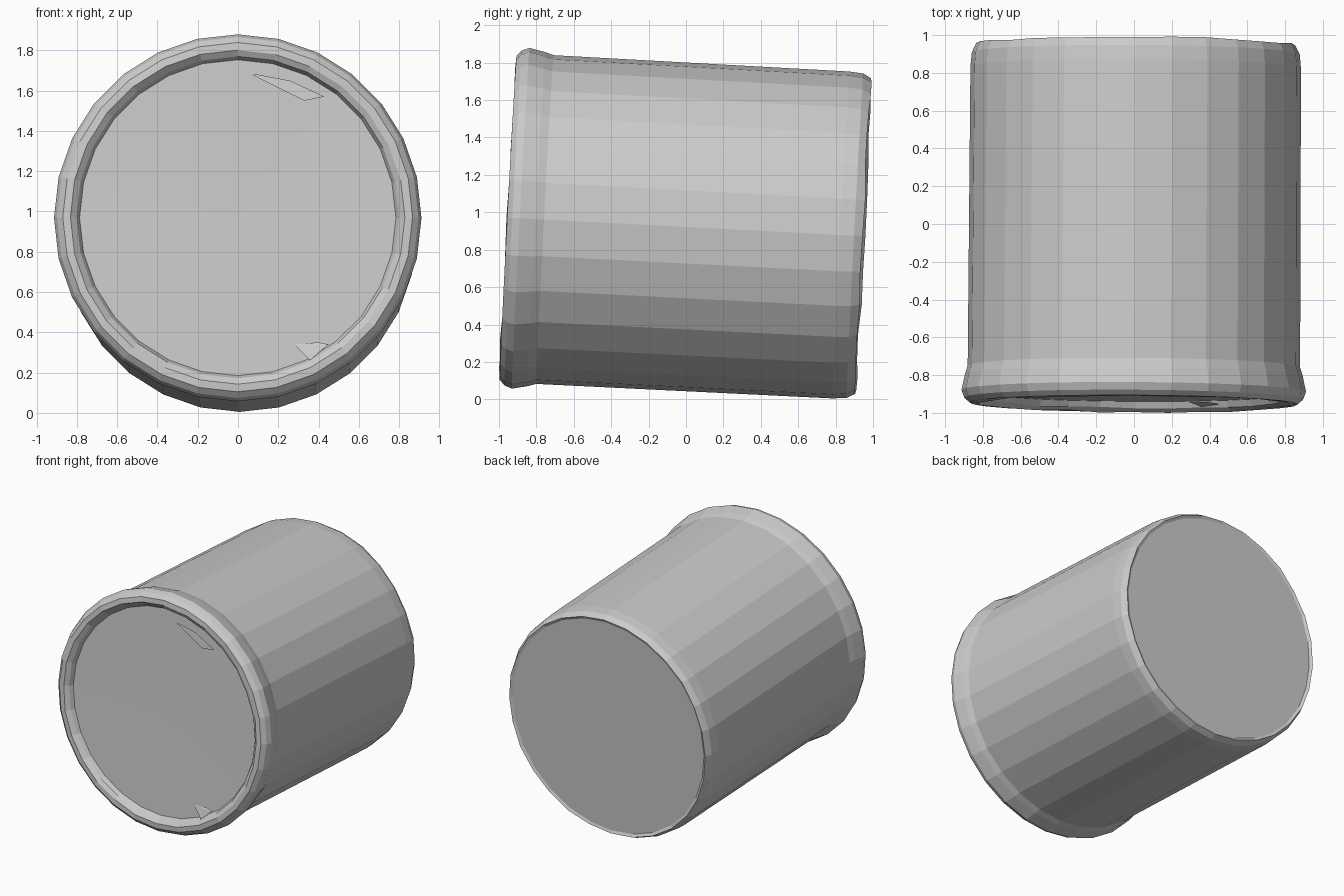
import bpy, bmesh, math, random
from mathutils import Matrix

if "Cube" in bpy.data.objects:
    bpy.data.objects.remove(bpy.data.objects["Cube"])

random.seed(4)
SIDES = 28
# the drum lies along y with a slight downward tilt to the back and a tiny yaw
POSE = (Matrix.Translation((0.004, 0, 0.922))
        @ Matrix.Rotation(-0.006, 4, 'Z')
        @ Matrix.Rotation(-0.052, 4, 'X'))


def finish(name, bm):
    bmesh.ops.recalc_face_normals(bm, faces=bm.faces)
    mesh = bpy.data.meshes.new(name)
    bm.to_mesh(mesh)
    bm.free()
    mesh.transform(POSE)
    obj = bpy.data.objects.new(name, mesh)
    bpy.context.collection.objects.link(obj)
    return obj


def lathe(name, profile, jitter=()):
    """Revolve (y, radius) points about y; radius 0 closes to a point."""
    bm = bmesh.new()
    rings = []
    for i, (y, r) in enumerate(profile):
        if r == 0:
            rings.append([bm.verts.new((0, y, 0))] * SIDES)
            continue
        ring = []
        for k in range(SIDES):
            a = math.tau * k / SIDES - math.pi / 2
            dy = random.uniform(-0.008, 0.004) if i in jitter else 0
            ring.append(bm.verts.new((r * math.cos(a), y + dy, r * math.sin(a))))
        rings.append(ring)
    for a, b in zip(rings, rings[1:]):
        for k in range(SIDES):
            n = (k + 1) % SIDES
            bm.faces.new(list(dict.fromkeys((a[k], a[n], b[n], b[k]))))
    return finish(name, bm)


def fold(name, points):
    """Small bent flap of sheet on the front lid, fanned from its first point."""
    bm = bmesh.new()
    v = [bm.verts.new((x, y, z - 0.96)) for x, y, z in points]
    for p, q in zip(v[1:], v[2:]):
        bm.faces.new((v[0], p, q))
    return finish(name, bm)


# wall with flared front rim, rolled lip and recessed lid
lathe("drum_body_and_front_lid", [
    (-0.895, 0), (-0.90, 0.785), (-0.93, 0.80), (-0.952, 0.83), (-0.952, 0.868),
    (-0.925, 0.897), (-0.885, 0.912), (-0.80, 0.894), (-0.755, 0.88),
    (0.83, 0.875), (0.905, 0.868), (0.952, 0.845), (0.94, 0.825)],
    jitter=(2, 3, 11))

# flat base closing the back end
lathe("back_base", [(0.94, 0), (0.94, 0.825)])

# crumpled bits along the inside of the front lip
fold("upper_lip_fold", [(0.05, -0.905, 1.68), (0.33, -0.93, 1.54),
                        (0.43, -0.935, 1.56), (0.26, -0.92, 1.64)])
fold("lower_lip_fold", [(0.28, -0.905, 0.33), (0.36, -0.93, 0.25),
                        (0.45, -0.92, 0.33), (0.40, -0.91, 0.34)])
